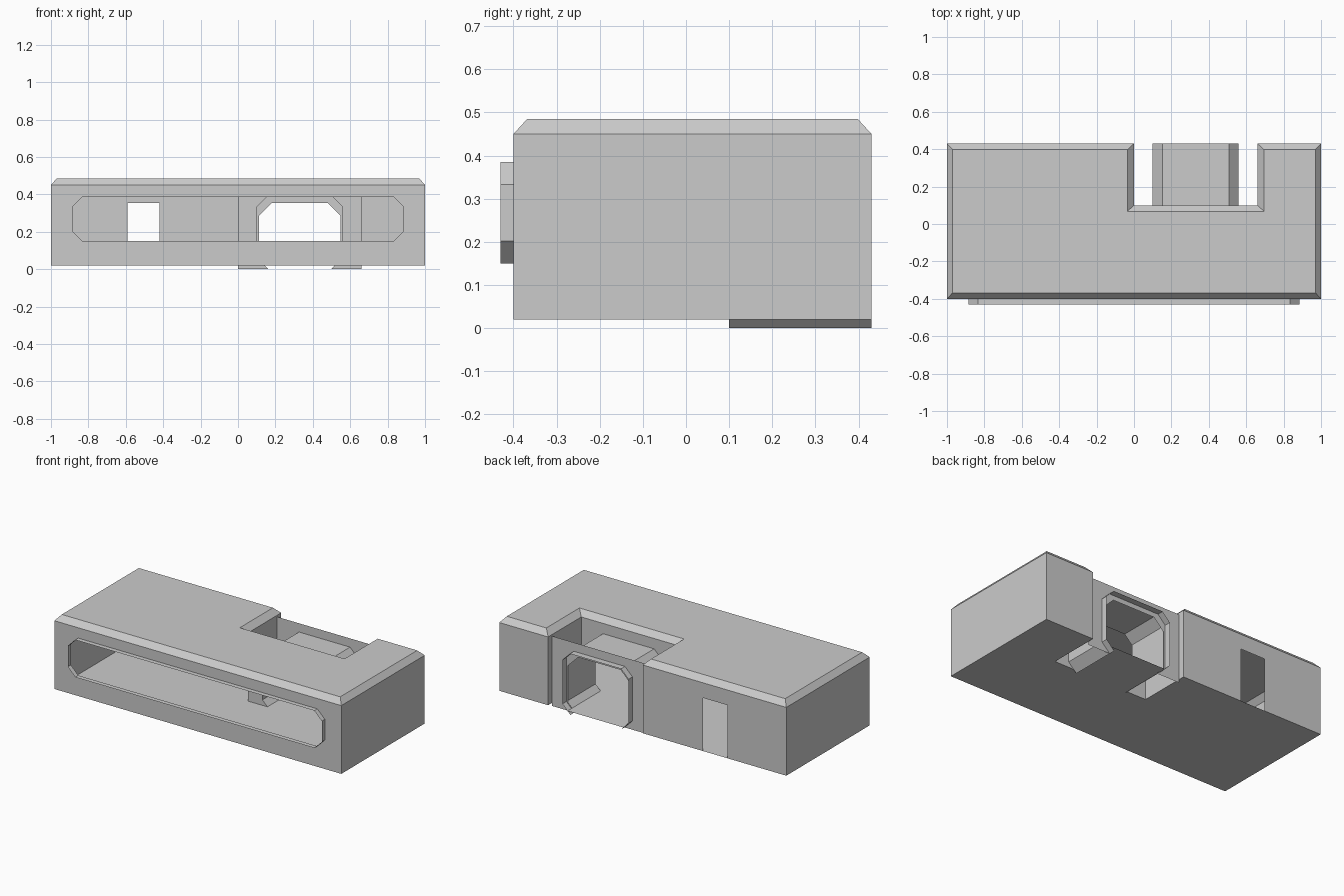
import bpy, bmesh

if "Cube" in bpy.data.objects:
    bpy.data.objects.remove(bpy.data.objects["Cube"])

Z0, Z1, Z2 = 0.02, 0.45, 0.485      # floor, chamfer start, roof


def make(name, faces):
    """Object from a list of faces, each a list of 3D points."""
    bm = bmesh.new()
    for f in faces:
        bm.faces.new([bm.verts.new(p) for p in f])
    bmesh.ops.remove_doubles(bm, verts=bm.verts[:], dist=1e-4)
    bmesh.ops.recalc_face_normals(bm, faces=bm.faces[:])
    me = bpy.data.meshes.new(name)
    bm.to_mesh(me)
    bm.free()
    ob = bpy.data.objects.new(name, me)
    bpy.context.collection.objects.link(ob)
    return ob


def upright(pts, y):
    return [(x, y, z) for x, z in pts]


def band(a, b, closed=True):
    """Quads joining two matching outlines."""
    n = len(a)
    return [[a[i], a[(i + 1) % n], b[(i + 1) % n], b[i]]
            for i in range(n if closed else n - 1)]


def arch(half, top, cut, low, bottom_half, bottom):
    """Chamfered arch outline, open at the bottom, centred on the notch."""
    right = [(bottom_half, bottom), (half, low), (half, top - cut), (half - cut, top)]
    return ([(0.33 - x, z) for x, z in right]
            + [(0.33 + x, z) for x, z in reversed(right)])


# plan outlines: wall line and inset roof edge
wall = [(-1, -.4), (1, -.4), (1, .43), (.66, .43), (.66, .1), (0, .1), (0, .43), (-1, .43)]
roof = [(-.97, -.368), (.97, -.368), (.97, .398), (.695, .398), (.695, .068),
        (-.035, .068), (-.035, .398), (-.97, .398)]
low = [(x, y, Z0) for x, y in wall]
mid = [(x, y, Z1) for x, y in wall]
top = [(x, y, Z2) for x, y in roof]

# body shell: roof, chamfer and plain walls
shell = [top] + band(mid, top)
sides = band(low, mid)
shell += [sides[i] for i in (1, 2, 3, 5, 7)]

# front wall around the long window, in two mirrored halves
W, WB, WT, C = 0.885, 0.15, 0.385, 0.052
half_front = [(0, Z0), (1, Z0), (1, Z1), (0, Z1), (0, WT), (W - C, WT),
              (W, WT - C), (W, WB + C), (W - C, WB), (0, WB)]
for s in (1, -1):
    shell.append(upright([(s * x, z) for x, z in half_front], -.4))

# back wall with side doorway
shell.append(upright([(-1, Z0), (-.59, Z0), (-.59, .355), (-.42, .355), (-.42, Z0),
                      (0, Z0), (0, Z1), (-1, Z1)], .43))

# notch wall with the passage opening
mouth = arch(.23, .385, .052, .055, .195, Z0)
shell.append(upright([(0, Z1), (0, Z0)] + mouth + [(.66, Z0), (.66, Z1)], .1))

# floor with open slots beside the passage
shell.append([(x, y, Z0) for x, y in
              [(-1, -.4), (1, -.4), (1, .43), (.66, .43), (.66, .1), (.525, .1), (.525, .43),
               (.135, .43), (.135, .1), (0, .1), (0, .43), (-1, .43)]])
make("body_shell", shell)

# protruding window rim
rim = [(s * x, z) for s, pts in (
    (1, [(W - C, WB), (W, WB + C), (W, WT - C), (W - C, WT)]),
    (-1, [(W - C, WT), (W, WT - C), (W, WB + C), (W - C, WB)])) for x, z in pts]
make("window_rim", band(upright(rim, -.43), upright(rim, -.4)))

# passage tube through the notch
tube = arch(.23, .385, .052, .055, .175, 0)
make("passage_tube", band(upright(tube, .1), upright(tube, .43), closed=False))

# thin screen wall across the notch with smaller doorway
door = arch(.218, .355, .07, .05, .168, 0)
make("passage_screen", [upright([(0, .44), (0, 0)] + door + [(.66, 0), (.66, .44)], .39)])
